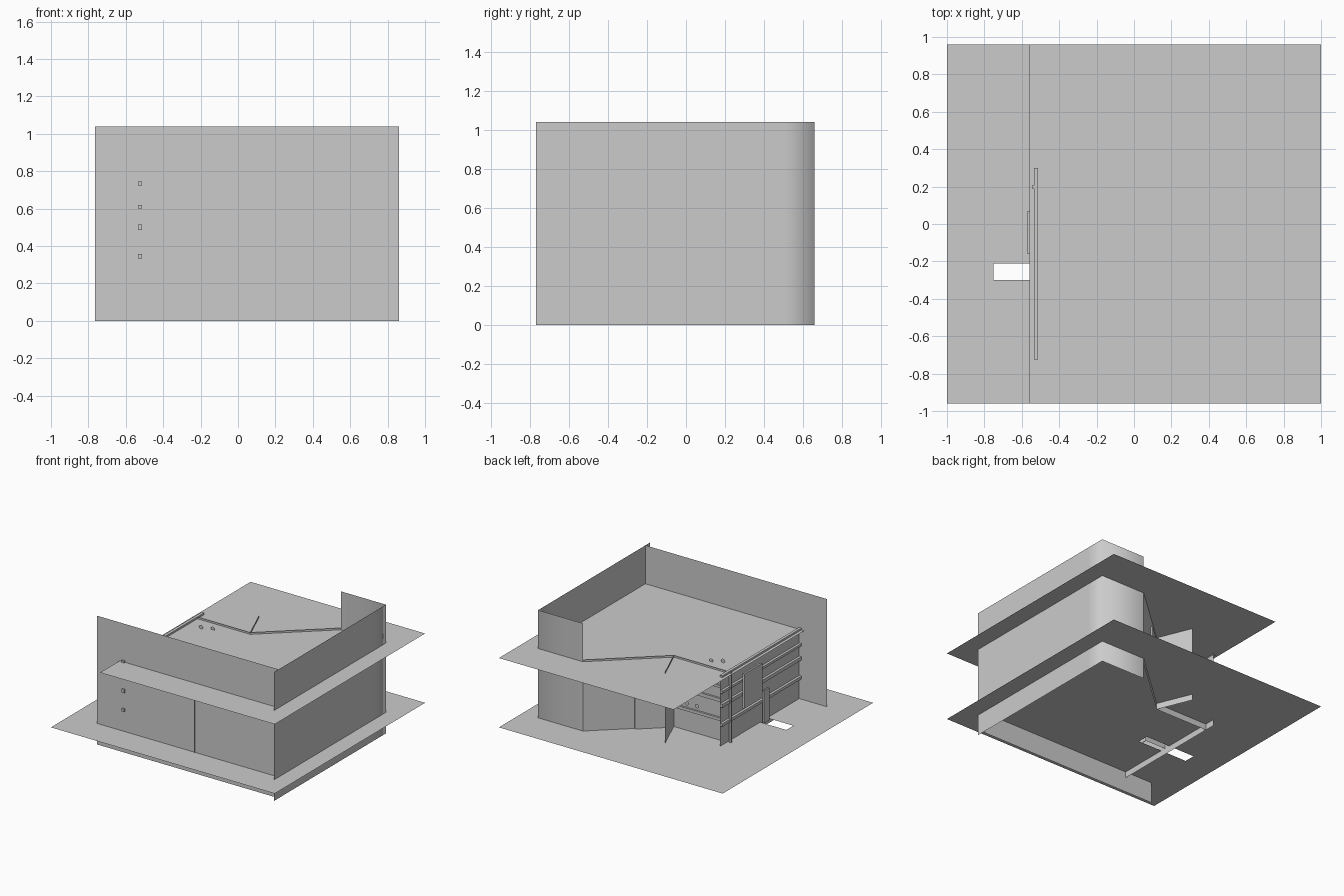
import bpy, bmesh, math
from mathutils import Vector

if "Cube" in bpy.data.objects:
    bpy.data.objects.remove(bpy.data.objects["Cube"])

FLOOR, CEIL = 0.17, 0.73


def finish(name, bm, smooth=False):
    me = bpy.data.meshes.new(name)
    bm.to_mesh(me)
    bm.free()
    for p in me.polygons:
        p.use_smooth = smooth
    ob = bpy.data.objects.new(name, me)
    bpy.context.collection.objects.link(ob)
    return ob


def wall(name, path, z0, z1, smooth=False):
    """Thin vertical sheet following a plan path."""
    bm = bmesh.new()
    low = [bm.verts.new((x, y, z0)) for x, y in path]
    top = [bm.verts.new((x, y, z1)) for x, y in path]
    for i in range(len(path) - 1):
        bm.faces.new((low[i], low[i + 1], top[i + 1], top[i]))
    return finish(name, bm, smooth)


def sheet(name, xs, ys, z, skip=()):
    """Thin horizontal sheet on a grid, leaving out the skipped cells."""
    bm = bmesh.new()
    v = [[bm.verts.new((x, y, z)) for y in ys] for x in xs]
    for i in range(len(xs) - 1):
        for j in range(len(ys) - 1):
            if (i, j) not in skip:
                bm.faces.new((v[i][j], v[i + 1][j], v[i + 1][j + 1], v[i][j + 1]))
    return finish(name, bm)


def box(name, lo, hi):
    bm = bmesh.new()
    bmesh.ops.create_cube(bm, size=1)
    lo, hi = Vector(lo), Vector(hi)
    for v in bm.verts:
        v.co = (lo + hi) / 2 + Vector(a * b for a, b in zip(v.co, hi - lo))
    return finish(name, bm)


def disc(name, loc, r=0.017):
    bm = bmesh.new()
    bmesh.ops.create_circle(bm, cap_ends=True, segments=16, radius=r)
    ob = finish(name, bm)
    ob.rotation_euler = (math.pi / 2, 0, 0)
    ob.location = loc


# Floor with a slot, and ceiling
sheet("floor", [-1, -0.75, -0.3, 1], [-0.96, -0.3, -0.21, 0.96], FLOOR, {(1, 1)})
sheet("ceiling", [-0.56, 1], [-0.96, 0.96], CEIL)

# Tall outer walls
wall("front_wall", [(-0.765, -0.71), (0.86, -0.71)], 0, 1.04)
wall("right_wall", [(0.86, -0.77), (0.86, 0.5), (0.86, 0.66), (0.46, 0.66)], 0, 1.04, True)

# Lower walls that pass slightly through floor and ceiling
hub = (-0.04, 0.213)
for name, a, b in (("angled_wall", (0.46, 0.66), hub),
                   ("recess_wall", hub, (-0.515, 0.213)),
                   ("fin_wall", hub, (-0.155, 0.49)),
                   ("left_facade", (-0.515, 0.3), (-0.515, -0.71))):
    wall(name, [a, b], 0.12, 0.745)

# Inner partitions with a doorway
wall("partition", [(0.115, -0.72), (0.115, -0.26), (-0.11, -0.26)], FLOOR, CEIL)
wall("partition_end", [(-0.33, -0.26), (-0.515, -0.26)], FLOOR, CEIL)

# Horizontal rails on the facade and the recess wall
for i, (z, h) in enumerate(((0.735, 0.01), (0.61, 0.01), (0.5, 0.014), (0.345, 0.012))):
    box(f"facade_rail_{i}", (-0.535, -0.725, z - h), (-0.512, 0.3, z + h))
    if i:
        box(f"recess_rail_{i}", (-0.515, 0.21, z - h), (-0.08, 0.228, z + h))

# Shutter, facade door leaf and facade post
box("shutter", (-0.57, -0.16, 0.4), (-0.555, 0.07, 0.68))
box("facade_door", (-0.55, -0.28, FLOOR), (-0.537, -0.21, 0.43))
box("facade_post", (-0.545, 0.19, FLOOR), (-0.53, 0.205, 0.74))

# Door panel set on the angled wall
d = Vector(hub) - Vector((0.46, 0.66))
n = Vector((d.y, -d.x)).normalized() * 0.012
p, q = [Vector((0.46, 0.66)) + d * t + n for t in (0.57, 0.94)]
wall("angled_wall_door", [tuple(p - n), tuple(p), tuple(q), tuple(q - n)], FLOOR, 0.66)

# Small round fittings above the ceiling and on the recess wall
for i, loc in enumerate(((-0.39, 0.085, 0.745), (-0.31, 0.12, 0.738),
                         (-0.17, 0.232, 0.4), (-0.26, 0.232, 0.4))):
    disc(f"round_fitting_{i}", loc)
